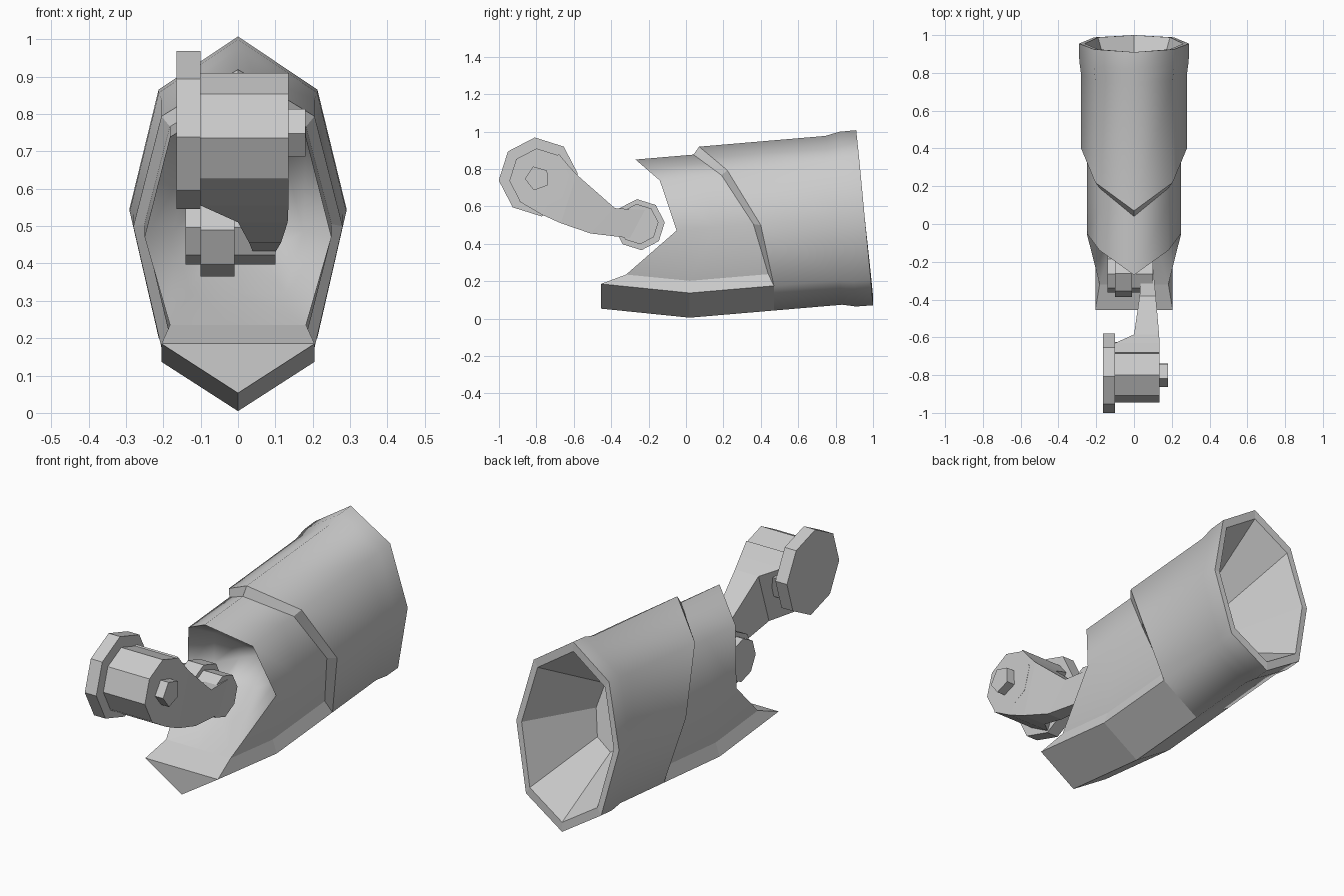
import bpy, bmesh, math
from mathutils import Vector

if "Cube" in bpy.data.objects:
    bpy.data.objects.remove(bpy.data.objects["Cube"])


def loft(name, rings, caps=(), smooth=None):
    """Skin closed rings of points; caps are extra faces given by vertex index."""
    bm = bmesh.new()
    vs = [[bm.verts.new(p) for p in r] for r in rings]
    n = len(rings[0])
    for a, b in zip(vs, vs[1:]):
        for i in range(n):
            j = (i + 1) % n
            bm.faces.new((a[i], a[j], b[j], b[i]))
    flat = [v for r in vs for v in r]
    for c in caps:
        bm.faces.new([flat[i] for i in c])
    bmesh.ops.remove_doubles(bm, verts=bm.verts, dist=1e-5)
    bmesh.ops.recalc_face_normals(bm, faces=bm.faces)
    me = bpy.data.meshes.new(name)
    bm.to_mesh(me)
    bm.free()
    ob = bpy.data.objects.new(name, me)
    bpy.context.collection.objects.link(ob)
    if smooth:
        bpy.ops.object.select_all(action='DESELECT')
        bpy.context.view_layer.objects.active = ob
        ob.select_set(True)
        bpy.ops.object.shade_smooth_by_angle(angle=math.radians(smooth))
    return ob


# Half sections (top, shoulder, side, lower corner, bottom), as x and z at y = 0
OUT = [(0, .913), (.205, .775), (.28, .465), (.205, .135), (0, .003)]
INN = [(0, .873), (.182, .75), (.25, .475), (.182, .2), (0, .2)]


def point(prof, i, y, s=1.0):
    x, z = prof[i]
    tilt = -.11 * y if (i > 2 and y < 0) else .085 * y
    return Vector((x * s, y, .46 + (z - .46) * s + tilt))


def ring(prof, ys, s=1.0):
    half = [point(prof, i, ys[i], s) for i in range(5)]
    return half + [Vector((-p.x, p.y, p.z)) for p in half[3:0:-1]]


def slant(y):
    """Stations of a ring square to the tilted axis, y measured at the top."""
    return [y + d for d in (0, .015, .045, .078, .09)]


# Outer sleeve with flared rear collar
front = [.07, .22, .40, .47, .47]
outer = [ring(OUT, front), ring(OUT, slant(.745)),
         ring(OUT, slant(.82), 1.035), ring(OUT, slant(.91), 1.037)]
loft("outer_sleeve", outer, smooth=75)

# Bevelled lip at the front of the outer sleeve
lip = ring(INN, [.04, .19, .36, .44, .44])
loft("outer_sleeve_lip", [outer[0], lip])

# Rear rim and faceted socket
loft("rear_socket", [outer[-1], ring(OUT, slant(.91), .93),
                     ring(OUT, slant(.52), .4)], caps=[range(16, 24)])

# Inner sleeve with notched mouth
mouth = ring(INN, [-.27, -.14, -.05, -.32, -.32])
loft("inner_sleeve", [mouth, ring(INN, [.05, .1, .15, .02, .02]),
                      ring(INN, [.5] * 5)], smooth=75)

# Hollow inside the mouth
deep = Vector((0, .2, .52))
hollow = [[p.lerp(deep + Vector((0, d, 0)), t) for p in mouth]
          for t, d in ((0, 0), (.3, .1), (.65, .03), (1, 0))]
loft("mouth_hollow", hollow, smooth=75)


# Keel under the sleeves
def keel_section(y, y_in):
    a, b, c = point(OUT, 3, y), point(INN, 3, y_in), point(OUT, 4, y)
    flip = [Vector((-p.x, p.y, p.z)) for p in (b, a)]
    return [a, b] + flip + [c]


loft("keel", [keel_section(-.455, -.32), keel_section(.02, .02),
              keel_section(.47, .44)],
     caps=[(0, 1, 2, 3), (3, 4, 0), (10, 11, 12, 13), (13, 14, 10)])


# Arm hubs: low-sided discs lying along x
def disc(name, x0, x1, cy, cz, r, n=8, turn=95):
    angles = [math.radians(turn) + math.tau * i / n for i in range(n)]
    rings = [[(x, cy + r * math.cos(a), cz + r * math.sin(a)) for a in angles]
             for x in (x0, x1)]
    loft(name, rings, caps=[range(n), range(n, 2 * n)])


disc("large_wheel", -.165, -.1, -.79, .757, .212)
disc("large_hub", -.1, .135, -.785, .75, .16)
disc("hub_knob", .135, .18, -.795, .75, .067, n=5, turn=110)
disc("small_wheel", -.1, -.01, -.25, .502, .137)
disc("small_hub", -.14, .1, -.255, .505, .108)

# Arm shank: x range, then top and bottom edge as y and z
shank = [(-.1, .135, -.68, .88, -.89, .625), (-.1, .135, -.63, .82, -.77, .555),
         (0, .133, -.585, .77, -.67, .51), (.03, .115, -.38, .59, -.51, .455),
         (.04, .1, -.22, .58, -.30, .43)]
loft("arm_shank", [[(a, ty, tz), (b, ty, tz), (b, by, bz), (a, by, bz)]
                   for a, b, ty, tz, by, bz in shank],
     caps=[range(4), range(16, 20)])
